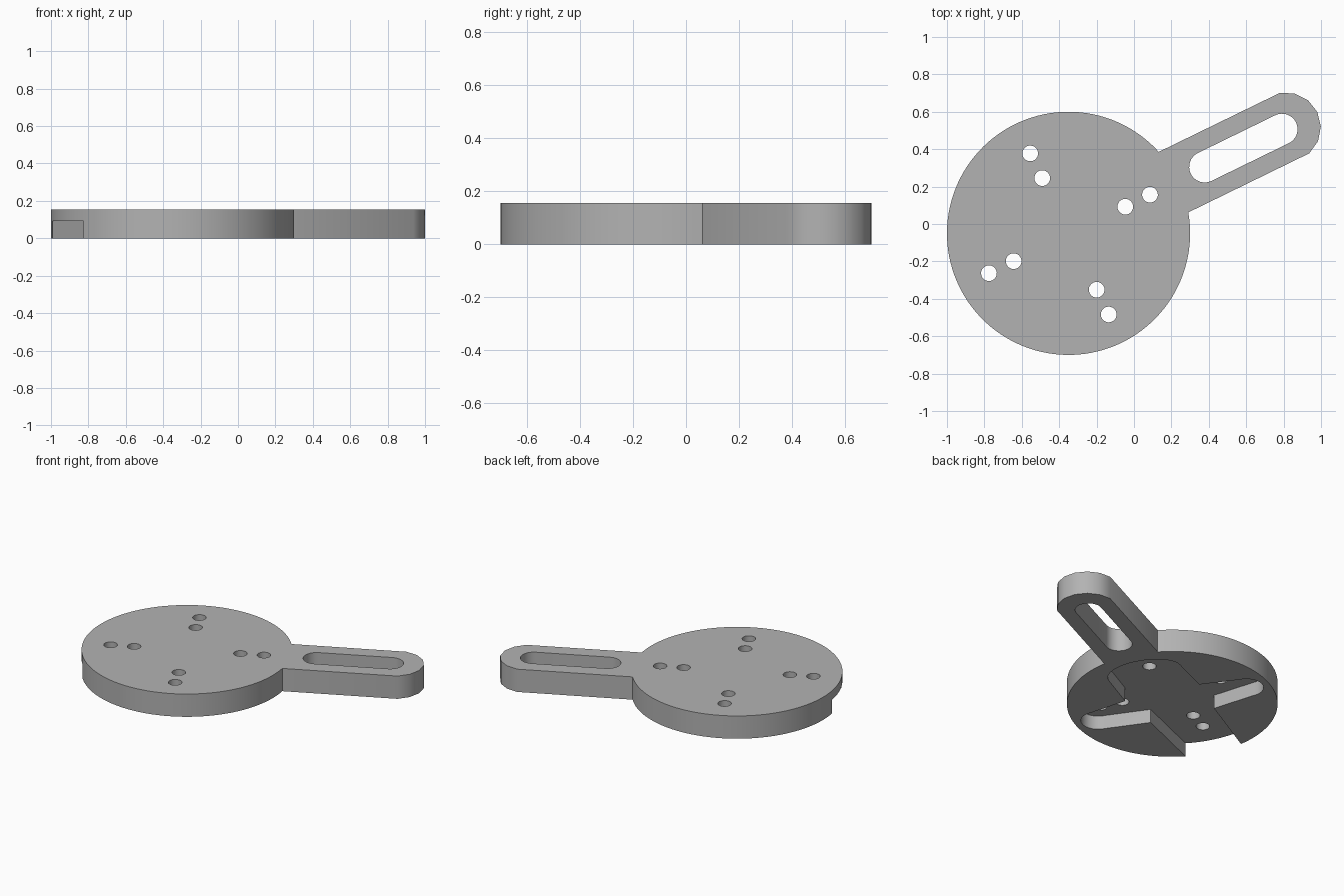
import bpy, bmesh, math
from mathutils import Matrix, Vector

if "Cube" in bpy.data.objects:
    bpy.data.objects.remove(bpy.data.objects["Cube"])

H = 0.155            # plate thickness
RECESS = 0.093       # depth of the underside pocket
# local frame: origin at the disc centre, x along the arm
FRAME = Matrix.Translation((-0.35, -0.05, 0)) @ Matrix.Rotation(math.radians(26), 4, 'Z')

grey = bpy.data.materials.new("plain_grey")
grey.diffuse_color = (0.45, 0.45, 0.45, 1)
grey.use_nodes = True
grey.node_tree.nodes["Principled BSDF"].inputs["Base Color"].default_value = grey.diffuse_color


def arc(cx, cy, rx, ry, a0, a1, n):
    """Points on an elliptical arc, angles in degrees."""
    out = []
    for i in range(n + 1):
        a = math.radians(a0 + (a1 - a0) * i / n)
        out.append((cx + rx * math.cos(a), cy + ry * math.sin(a)))
    return out


def prisms(name, outlines, z0, z1):
    """Extrude closed counter-clockwise outlines into one object."""
    bm = bmesh.new()
    for pts in outlines:
        low = [bm.verts.new(FRAME @ Vector((x, y, z0))) for x, y in pts]
        top = [bm.verts.new(FRAME @ Vector((x, y, z1))) for x, y in pts]
        bm.faces.new(low[::-1])
        bm.faces.new(top)
        for i in range(len(pts)):
            j = (i + 1) % len(pts)
            bm.faces.new((low[i], low[j], top[j], top[i]))
    mesh = bpy.data.meshes.new(name)
    bm.to_mesh(mesh)
    bm.free()
    mesh.materials.append(grey)
    ob = bpy.data.objects.new(name, mesh)
    bpy.context.collection.objects.link(ob)
    return ob


def cut(target, cutter):
    cutter.hide_render = True
    mod = target.modifiers.new("cut", 'BOOLEAN')
    mod.operation = 'DIFFERENCE'
    mod.solver = 'EXACT'
    mod.object = cutter
    bpy.context.view_layer.objects.active = target
    bpy.ops.object.modifier_apply(modifier=mod.name)
    bpy.data.objects.remove(cutter)


# disc with arm and rounded arm end
a = math.degrees(math.asin(0.18 / 0.65))
outline = arc(0, 0, 0.65, 0.65, a, 360 - a, 110) + arc(1.293, 0, 0.187, 0.187, -74, 74, 6)
plate = prisms("slotted_arm_plate", [outline], 0, H)

# screw holes in four pairs, and the long slot in the arm
holes = []
for k in range(4):
    d = math.radians(90 * k)
    for r in (0.332, 0.479):
        holes.append(arc(0.003 + r * math.cos(d), -0.005 + r * math.sin(d),
                         0.042, 0.042, 0, 348.75, 31))
slot = arc(0.81, 0, 0.083, 0.083, 90, 270, 16) + arc(1.27, 0, 0.083, 0.083, -90, 90, 16)
cut(plate, prisms("hole_cutter", holes + [slot], -0.1, H + 0.1))

# cross-shaped pocket underneath, open through the rim opposite the arm
pocket = [(-0.75, -0.18), (-0.153, -0.214)]
pocket += arc(0, -0.5, 0.107, 0.107, 180, 360, 16)
pocket += [(0.153, -0.25)]
pocket += arc(0.42, 0, 0.15, 0.24, -90, 90, 20)
pocket += [(0.153, 0.25)]
pocket += arc(0, 0.5, 0.107, 0.107, 0, 180, 16)
pocket += [(-0.153, 0.214), (-0.75, 0.18)]
cut(plate, prisms("pocket_cutter", [pocket], -0.1, RECESS))

# smooth curved walls, sharp rims
bpy.ops.object.select_all(action='DESELECT')
plate.select_set(True)
bpy.context.view_layer.objects.active = plate
bpy.ops.object.shade_smooth_by_angle(angle=math.radians(30))
